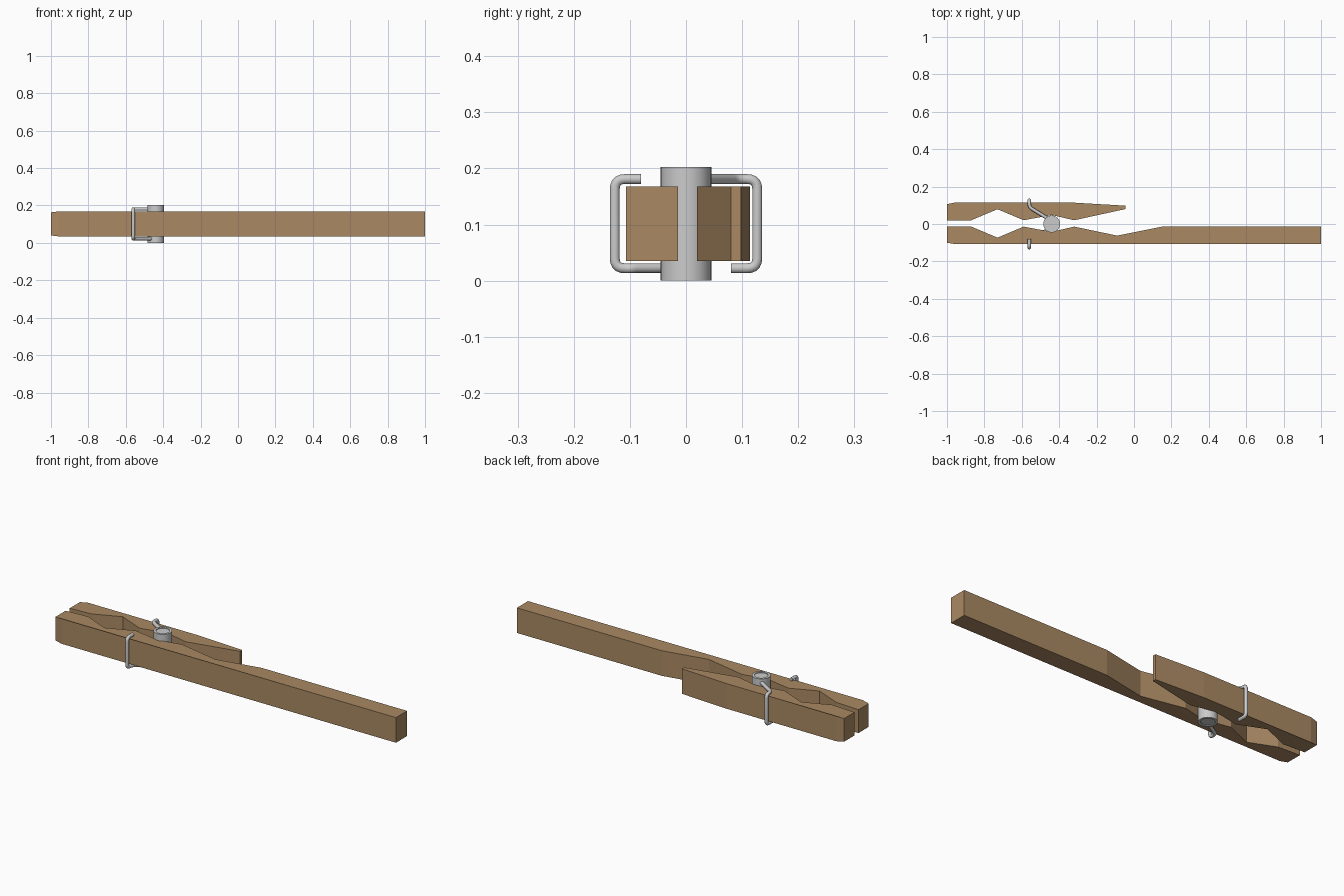
import bpy, bmesh, math
from mathutils import Vector

if "Cube" in bpy.data.objects:
    bpy.data.objects.remove(bpy.data.objects["Cube"])

H = 0.203            # spring height
Z0, Z1 = 0.035, 0.168  # wooden arm thickness range
PIVOT_X = -0.44


def material(name, rgb):
    m = bpy.data.materials.new(name)
    m.diffuse_color = (*rgb, 1)
    m.use_nodes = True
    m.node_tree.nodes["Principled BSDF"].inputs["Base Color"].default_value = m.diffuse_color
    return m


wood = material("pale wood", (0.40, 0.25, 0.125))
steel = material("grey steel", (0.60, 0.60, 0.60))


def finish(name, bm, mat):
    bmesh.ops.recalc_face_normals(bm, faces=bm.faces)
    me = bpy.data.meshes.new(name)
    bm.to_mesh(me)
    bm.free()
    me.materials.append(mat)
    ob = bpy.data.objects.new(name, me)
    bpy.context.collection.objects.link(ob)
    return ob


def smooth(ob, angle=35):
    bpy.ops.object.select_all(action='DESELECT')
    ob.select_set(True)
    bpy.context.view_layer.objects.active = ob
    bpy.ops.object.shade_smooth_by_angle(angle=math.radians(angle))


def arm(name, profile):
    """Extrude a top-view outline upward; the jaw tip is slightly thinner."""
    bm = bmesh.new()
    face = bm.faces.new([bm.verts.new((x, y, Z0)) for x, y in profile])
    out = bmesh.ops.extrude_face_region(bm, geom=[face])["geom"]
    for v in out:
        if isinstance(v, bmesh.types.BMVert):
            v.co.z = Z1
    for v in bm.verts:
        if v.co.x < -0.99:
            v.co.z += 0.005 if v.co.z < 0.1 else -0.005
    return finish(name, bm, wood)


# Inner jaw edge shared by both arms: x and depth of each notch corner
JAW = [(-1.0, 0.0), (-0.87, 0.0), (-0.73, 0.059), (-0.59, 0.0),
       (PIVOT_X, 0.028), (-0.32, 0.0)]

# Short arm at the back
arm("short_arm", [(x, 0.020 + d) for x, d in JAW] +
    [(-0.045, 0.08), (-0.045, 0.098), (-0.32, 0.114), (-0.96, 0.114), (-1.0, 0.106)])

# Long arm at the front
arm("long_arm", [(x, -0.014 - d) for x, d in JAW] +
    [(-0.09, -0.062), (0.15, -0.014), (1.0, -0.014), (1.0, -0.107),
     (-0.96, -0.107), (-1.0, -0.100)])

# Spring coil: cylinder with a shallow recessed rim at both ends
bm = bmesh.new()
bmesh.ops.create_cone(bm, cap_ends=True, segments=32, radius1=0.045,
                      radius2=0.045, depth=H)
bmesh.ops.translate(bm, vec=(PIVOT_X, 0, H / 2), verts=bm.verts)
caps = [f for f in bm.faces if abs(f.normal.z) > 0.9]
bmesh.ops.inset_individual(bm, faces=caps, thickness=0.012, depth=0)
for f in caps:
    moved = bmesh.ops.extrude_discrete_faces(bm, faces=[f])["faces"][0]
    for v in moved.verts:
        v.co.z += 0.004 if v.co.z < H / 2 else -0.004
smooth(finish("spring_coil", bm, steel))


def rounded(points, radius, steps=5):
    """Replace the inner corners of a path with short arcs."""
    path = [points[0]]
    for a, b, c in zip(points, points[1:], points[2:]):
        p = b + (a - b).normalized() * radius
        q = b + (c - b).normalized() * radius
        for i in range(steps + 1):
            t = i / steps
            path.append(p * (1 - t) ** 2 + b * 2 * t * (1 - t) + q * t * t)
    return path + [points[-1]]


# Wire arms: the second is the first turned half a turn about the x axis
WIRE = [(-0.43, 0.01, 0.181), (-0.56, 0.09, 0.181), (-0.56, 0.127, 0.181),
        (-0.56, 0.127, 0.022), (-0.56, 0.08, 0.022)]
for name, s in (("back_wire", 1), ("front_wire", -1)):
    pts = [Vector((x, s * y, H / 2 + s * (z - H / 2))) for x, y, z in WIRE]
    path = rounded(pts[:3], 0.012)[:-1] + rounded(pts[2:], 0.012)[1:]
    path = rounded(pts, 0.018)
    cu = bpy.data.curves.new(name, 'CURVE')
    cu.dimensions = '3D'
    cu.bevel_depth = 0.0092
    cu.bevel_resolution = 3
    cu.use_fill_caps = True
    sp = cu.splines.new('POLY')
    sp.points.add(len(path) - 1)
    for p, co in zip(sp.points, path):
        p.co = (*co, 1)
    cu.materials.append(steel)
    ob = bpy.data.objects.new(name, cu)
    bpy.context.collection.objects.link(ob)
    bpy.ops.object.select_all(action='DESELECT')
    ob.select_set(True)
    bpy.context.view_layer.objects.active = ob
    bpy.ops.object.convert(target='MESH')
    smooth(bpy.context.object, 50)
